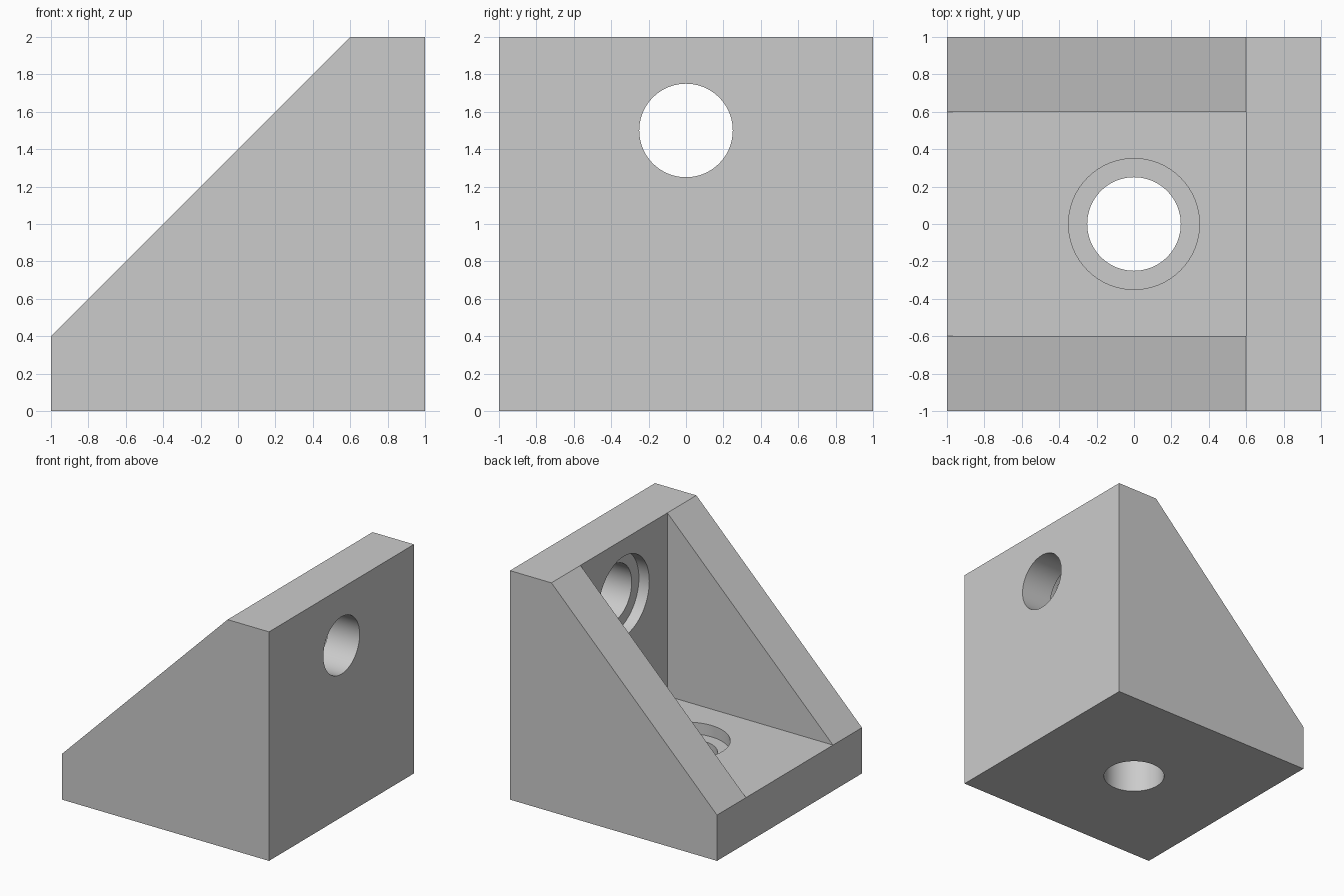
import bpy
import bmesh
from math import pi
from mathutils import Matrix, Vector

cube = bpy.data.objects.get("Cube")
if cube:
    bpy.data.objects.remove(cube, do_unlink=True)

WALL = 0.4          # thickness of the base, back plate and gussets
HOLE_R, BORE_R = 0.25, 0.35
BORE_DEPTH = 0.1

grey = bpy.data.materials.new("light grey")
grey.use_nodes = True
colour = (0.6, 0.6, 0.6, 1)
grey.diffuse_color = colour
grey.node_tree.nodes["Principled BSDF"].inputs["Base Color"].default_value = colour


def make_object(name, bm):
    bmesh.ops.recalc_face_normals(bm, faces=bm.faces)
    mesh = bpy.data.meshes.new(name)
    bm.to_mesh(mesh)
    bm.free()
    mesh.materials.append(grey)
    obj = bpy.data.objects.new(name, mesh)
    bpy.context.collection.objects.link(obj)
    return obj


def prism(name, profile, half_width):
    """Extrude an (x, z) profile across y."""
    bm = bmesh.new()
    face = bm.faces.new([bm.verts.new((x, -half_width, z)) for x, z in profile])
    out = bmesh.ops.extrude_face_region(bm, geom=[face])
    moved = [g for g in out["geom"] if isinstance(g, bmesh.types.BMVert)]
    bmesh.ops.translate(bm, verts=moved, vec=(0, 2 * half_width, 0))
    return make_object(name, bm)


def cylinder(name, radius, start, end):
    """Cylinder between two points."""
    start, end = Vector(start), Vector(end)
    axis = end - start
    turn = axis.to_track_quat("Z", "Y").to_matrix().to_4x4()
    bm = bmesh.new()
    bmesh.ops.create_cone(bm, cap_ends=True, segments=96, radius1=radius,
                          radius2=radius, depth=axis.length,
                          matrix=Matrix.Translation((start + end) / 2) @ turn)
    return make_object(name, bm)


# Solid bracket with a sloping front edge
body = prism("corner_bracket",
             [(-1, 0), (1, 0), (1, 2), (1 - WALL, 2), (-1, WALL)], 1)

# Pocket between the gussets, then a counterbored hole in each plate
inner = 1 - WALL
cutters = [
    prism("pocket_cutter",
          [(-2, WALL), (inner, WALL), (inner, 3), (-2, 3)], inner),
    cylinder("base_hole_cutter", HOLE_R, (0, 0, -0.5), (0, 0, WALL + 0.1)),
    cylinder("base_bore_cutter", BORE_R, (0, 0, WALL - BORE_DEPTH), (0, 0, WALL + 0.1)),
    cylinder("plate_hole_cutter", HOLE_R, (inner - 0.1, 0, 1.5), (1.5, 0, 1.5)),
    cylinder("plate_bore_cutter", BORE_R, (inner - 0.1, 0, 1.5), (inner + BORE_DEPTH, 0, 1.5)),
]
for cutter in cutters:
    cutter.hide_render = True
    cut = body.modifiers.new(cutter.name, "BOOLEAN")
    cut.operation = "DIFFERENCE"
    cut.solver = "EXACT"
    cut.object = cutter

# Bake the cuts and discard the cutters
bpy.context.view_layer.update()
evaluated = body.evaluated_get(bpy.context.evaluated_depsgraph_get())
result = bpy.data.meshes.new_from_object(evaluated)
body.modifiers.clear()
body.data = result
for cutter in cutters:
    bpy.data.objects.remove(cutter, do_unlink=True)

# Smooth bores, sharp corners
bpy.ops.object.select_all(action="DESELECT")
body.select_set(True)
bpy.context.view_layer.objects.active = body
bpy.ops.object.shade_smooth_by_angle(angle=pi / 6)
